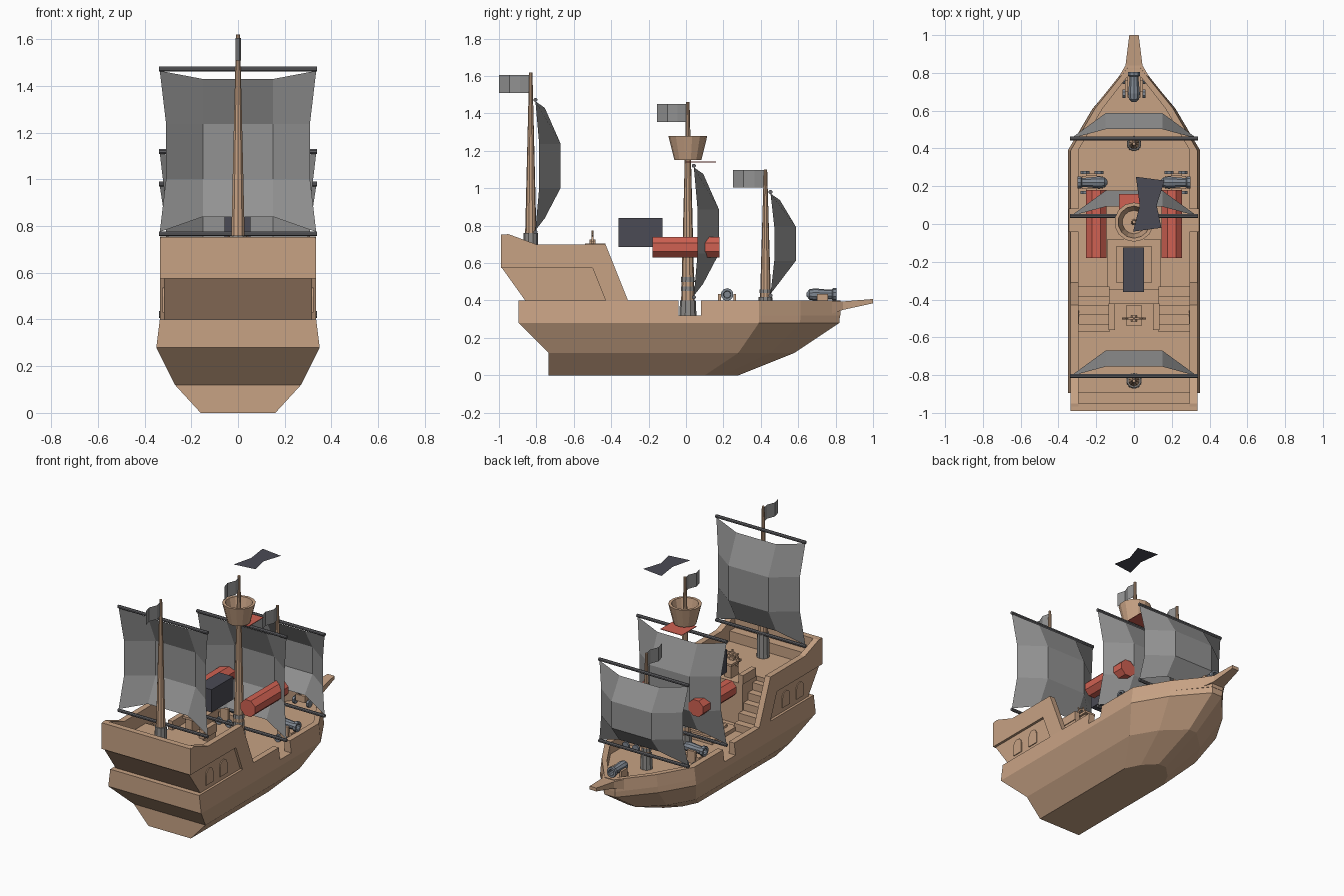
import bpy, bmesh, math
from mathutils import Vector, Matrix

if "Cube" in bpy.data.objects:
    bpy.data.objects.remove(bpy.data.objects["Cube"])


def material(name, rgb):
    m = bpy.data.materials.new(name)
    m.use_nodes = True
    m.diffuse_color = (*rgb, 1)
    m.node_tree.nodes["Principled BSDF"].inputs["Base Color"].default_value = (*rgb, 1)
    return m


WOOD = material("warm wood", (0.57, 0.36, 0.23))
CLOTH = material("grey sailcloth", (0.29, 0.29, 0.29))
SPAR = material("dark grey spar", (0.13, 0.13, 0.14))
METAL = material("blue grey metal", (0.21, 0.24, 0.28))
BAND = material("mast band grey", (0.27, 0.26, 0.25))
RED = material("red", (0.63, 0.12, 0.085))
DARK = material("dark slate", (0.07, 0.07, 0.09))


def mesh(name, verts, faces, mat, matrix=None):
    bm = bmesh.new()
    vs = [bm.verts.new(v) for v in verts]
    for f in faces:
        bm.faces.new([vs[i] for i in f])
    bmesh.ops.recalc_face_normals(bm, faces=bm.faces)
    if matrix:
        bm.transform(matrix)
    me = bpy.data.meshes.new(name)
    bm.to_mesh(me)
    bm.free()
    me.materials.append(mat)
    ob = bpy.data.objects.new(name, me)
    bpy.context.scene.collection.objects.link(ob)
    return ob


def loft(name, rings, mat, matrix=None, cap=True):
    """Skin equal-length closed rings, with end caps."""
    n = len(rings[0])
    faces = [(r * n + i, r * n + (i + 1) % n, (r + 1) * n + (i + 1) % n, (r + 1) * n + i)
             for r in range(len(rings) - 1) for i in range(n)]
    if cap:
        faces += [tuple(range(n)), tuple(range(len(rings) * n - n, len(rings) * n))]
    return mesh(name, [v for ring in rings for v in ring], faces, mat, matrix)


def prism(name, pts, x0, x1, mat=WOOD):
    return loft(name, [[(x, y, z) for y, z in pts] for x in (x0, x1)], mat)


def box(name, x, y, z, mat=WOOD, matrix=None):
    rings = [[(x[0], y[0], h), (x[1], y[0], h), (x[1], y[1], h), (x[0], y[1], h)] for h in z]
    return loft(name, rings, mat, matrix)


def lathe(name, start, axis, profile, mat, n=10, matrix=None, turn=0.5):
    """Rings of (distance along axis, radius) from a start point."""
    q = Vector(axis).to_track_quat('Z', 'Y')
    rings = []
    for d, r in profile:
        ang = [(i + turn) * math.tau / n for i in range(n)]
        rings.append([Vector(start) + q @ Vector((r * math.cos(a), r * math.sin(a), d)) for a in ang])
    return loft(name, rings, mat, matrix)


def grid(name, rows, mat):
    n = len(rows[0])
    faces = [(r * n + i, r * n + i + 1, r * n + n + i + 1, r * n + n + i)
             for r in range(len(rows) - 1) for i in range(n - 1)]
    return mesh(name, [v for row in rows for v in row], faces, mat)


# Hull: each level has stern, taper start, middle and bow stations (y, half width)
LEVELS = [
    (0.0, [(-0.735, 0.16), (0.1, 0.16), (0.2, 0.11), (0.28, 0.03)]),
    (0.12, [(-0.735, 0.27), (0.28, 0.27), (0.45, 0.17), (0.58, 0.03)]),
    (0.28, [(-0.895, 0.35), (0.39, 0.35), (0.61, 0.22), (0.82, 0.04)]),
    (0.32, [(-0.895, 0.345), (0.39, 0.345), (0.612, 0.216), (0.823, 0.042)]),
]
loft("hull", [[(w, y, z) for y, w in st] + [(-w, y, z) for y, w in reversed(st)]
              for z, st in LEVELS], WOOD)


# Bulwarks, open amidships on both sides
def bulwark(name, stations, side):
    rings = []
    for y, w in stations:
        inner = max(w - 0.05, 0.0)
        rings.append([(side * w, y, 0.32), (side * (w - 0.01), y, 0.4),
                      (side * inner, y, 0.4), (side * inner, y, 0.32)])
    loft(name, rings, WOOD)


for side, label in ((1, "left"), (-1, "right")):
    bulwark("aft_bulwark_" + label, [(-0.895, 0.345), (-0.04, 0.345)], side)
    bulwark("fore_bulwark_" + label, [(0.08, 0.345), (0.39, 0.345), (0.612, 0.216), (0.825, 0.045)], side)
box("stern_bulwark", (-0.33, 0.33), (-0.895, -0.85), (0.32, 0.4))

# Bowsprit
loft("bowsprit", [[(-w, y, a), (w, y, a), (w, y, b), (-w, y, b)] for y, w, a, b in
                  ((0.78, 0.08, 0.33, 0.398), (0.84, 0.045, 0.35, 0.395), (1.0, 0.025, 0.385, 0.408))], WOOD)

# Stern castle
prism("cabin", [(-0.85, 0.32), (-0.86, 0.4), (-0.985, 0.575), (-0.985, 0.6), (-0.57, 0.6), (-0.57, 0.32)], -0.315, 0.315)
box("cabin_front", (-0.13, 0.13), (-0.58, -0.42), (0.32, 0.6))
box("stern_rail", (-0.33, 0.33), (-0.99, -0.95), (0.575, 0.753))
box("stern_bench", (-0.3, 0.3), (-0.95, -0.89), (0.6, 0.67))
RAIL = [(-0.99, 0.575), (-0.99, 0.75), (-0.95, 0.755), (-0.8, 0.7), (-0.43, 0.7),
        (-0.31, 0.4), (-0.43, 0.4), (-0.5, 0.575)]
PANEL = [(-0.86, 0.4), (-0.985, 0.575), (-0.5, 0.575), (-0.43, 0.4)]
for s, label in ((1, "left"), (-1, "right")):
    prism("castle_side_" + label, RAIL, s * 0.295, s * 0.335)
    prism("castle_panel_" + label, PANEL, s * 0.29, s * 0.318)
    # Arched windows
    for i, yc in enumerate((-0.765, -0.615)):
        arch = [(yc + 0.038 * math.cos(a * math.pi / 6), 0.498 + 0.038 * math.sin(a * math.pi / 6))
                for a in range(7)]
        prism(f"window_{label}_{i}", [(yc + 0.038, 0.43)] + arch + [(yc - 0.038, 0.43)], s * 0.31, s * 0.324)
    # Stairs from the main deck up to the poop
    for i in range(5):
        x = sorted((s * 0.13, s * 0.295))
        box(f"stair_{label}_{i}", x, (-0.58, -0.33 - 0.05 * i), (0.32, 0.37 + 0.05 * i))
    box("stair_post_" + label, sorted((s * 0.1, s * 0.135)), (-0.56, -0.42), (0.6, 0.66))

# Helm
box("helm_stand", (-0.025, 0.025), (-0.53, -0.45), (0.6, 0.69))
box("helm_top", (-0.04, 0.04), (-0.54, -0.43), (0.69, 0.705))
lathe("helm_wheel_hub", (0, -0.515, 0.71), (0, 1, 0), [(0, 0.018), (0.03, 0.018)], WOOD, 8)
loft("helm_wheel_rim", [[(r * math.cos(i * math.tau / 12), y, 0.71 + r * math.sin(i * math.tau / 12))
     for i in range(12)] for r, y in ((0.04, -0.505), (0.05, -0.505), (0.05, -0.495), (0.04, -0.495), (0.04, -0.505))],
     WOOD, cap=False)
for i in range(4):
    a = i * math.pi / 4
    d = Vector((math.cos(a), 0, math.sin(a)))
    lathe(f"helm_spoke_{i}", Vector((0, -0.5, 0.71)) - d * 0.063, d, [(0, 0.005), (0.126, 0.005)], WOOD, 6)

# Deck hatch
box("hatch_frame", (-0.14, 0.14), (-0.35, -0.08), (0.32, 0.345))
box("hatch_cover", (-0.095, 0.095), (-0.31, -0.12), (0.345, 0.36))


# Masts, sails, yards and flags
def sail(name, y, top, bottom):
    h = top - bottom
    rows = []
    # (height, edge x, edge offset, inner height, inner offset)
    for z, ex, eo, iz, io in ((bottom, 0.335, 0, bottom + 0.065, 0.05),
                              (bottom + h * 0.33, 0.308, 0.02, bottom + h * 0.33, 0.135),
                              (bottom + h * 0.67, 0.308, 0.02, bottom + h * 0.67, 0.135),
                              (top, 0.335, 0, top - 0.035, 0.05)):
        rows.append([(-ex, y + eo, z), (-0.15, y + io, iz), (0.15, y + io, iz), (ex, y + eo, z)])
    grid(name + "_sail", rows, CLOTH)
    for label, z in (("upper", top + 0.008), ("lower", bottom - 0.008)):
        lathe(f"{name}_{label}_yard", (-0.338, y, z), (1, 0, 0), [(0, 0.011), (0.676, 0.011)], SPAR, 8)


def mast(name, y, base, top, r, collar, flag_z, flag_end):
    lathe(name + "_mast", (0, y, base), (0, 0, 1), [(0, r), (top - base, 0.009)], WOOD)
    lathe(name + "_mast_collar", (0, y, base), (0, 0, 1), [(0, r + 0.008), (collar, r + 0.004)], BAND)
    xs = (0, 0.012, -0.01, 0.006)
    rows = [[(x, y + (flag_end - y) * i / 3, z) for i, x in enumerate(xs)] for z in (flag_z, flag_z + 0.095)]
    grid(name + "_flag", rows, CLOTH)


mast("mizzen", -0.83, 0.6, 1.62, 0.034, 0.16, 1.51, -1.0)
mast("main", 0.01, 0.32, 1.46, 0.038, 0.08, 1.355, -0.155)
mast("fore", 0.425, 0.32, 1.1, 0.032, 0.1, 1.003, 0.25)
sail("mizzen", -0.805, 1.465, 0.775)
sail("main", 0.042, 1.112, 0.425)
sail("fore", 0.452, 0.972, 0.435)
for i, z in enumerate((0.45, 0.5)):
    lathe(f"main_mast_band_{i}", (0, 0.01, z), (0, 0, 1), [(0, 0.037), (0.025, 0.036)], BAND)
lathe("fore_mast_band", (0, 0.425, 0.44), (0, 0, 1), [(0, 0.031), (0.02, 0.031)], BAND)

# Crow's nest
lathe("crows_nest", (0, 0.01, 1.15), (0, 0, 1),
      [(0, 0.072), (0.13, 0.104), (0.13, 0.085), (0.03, 0.062)], WOOD, 14)


# Cannons, barrel along local +x
def cannon(name, x, y, angle):
    m = Matrix.Translation((x, y, 0.32)) @ Matrix.Rotation(angle, 4, 'Z')
    lathe(name + "_barrel", (-0.07, 0, 0.112), (1, 0, 0),
          [(-0.015, 0.01), (0, 0.028), (0.03, 0.033), (0.1, 0.026), (0.12, 0.026),
           (0.125, 0.034), (0.145, 0.034), (0.145, 0.02), (0.1, 0.018)], METAL, 10, m)
    box(name + "_bed", (-0.06, 0.05), (-0.035, 0.035), (0.03, 0.075), WOOD, m)
    for s in (1, -1):
        box(f"{name}_cheek_{s}", (-0.03, 0.03), sorted((s * 0.033, s * 0.048)), (0.03, 0.115), WOOD, m)
        for wx in (-0.04, 0.035):
            lathe(f"{name}_wheel_{s}_{wx}", (wx, s * 0.045, 0.025), (0, s, 0),
                  [(0, 0.025), (0.016, 0.025)], METAL, 8, m)


cannon("left_cannon", 0.225, 0.22, 0)
cannon("right_cannon", -0.225, 0.22, math.pi)
cannon("bow_cannon", 0, 0.73, math.pi / 2)

# Floating red cylinders, dark box and loose sheets
for s, label in ((1, "left"), (-1, "right")):
    lathe("red_cylinder_" + label, (s * 0.2, -0.18, 0.685), (0, 1, 0), [(0, 0.059), (0.36, 0.059)], RED, 8)
box("dark_box", (-0.057, 0.053), (-0.36, -0.125), (0.685, 0.84), DARK)
grid("dark_sheet", [[(-0.005, -0.04, 1.555), (0.145, -0.02, 1.555)],
                    [(0.03, 0.1, 1.555), (0.12, 0.1, 1.555)],
                    [(0.01, 0.25, 1.555), (0.162, 0.23, 1.555)]], DARK)
box("red_plate", (-0.08, 0.08), (0.0, 0.16), (1.138, 1.142), RED)
